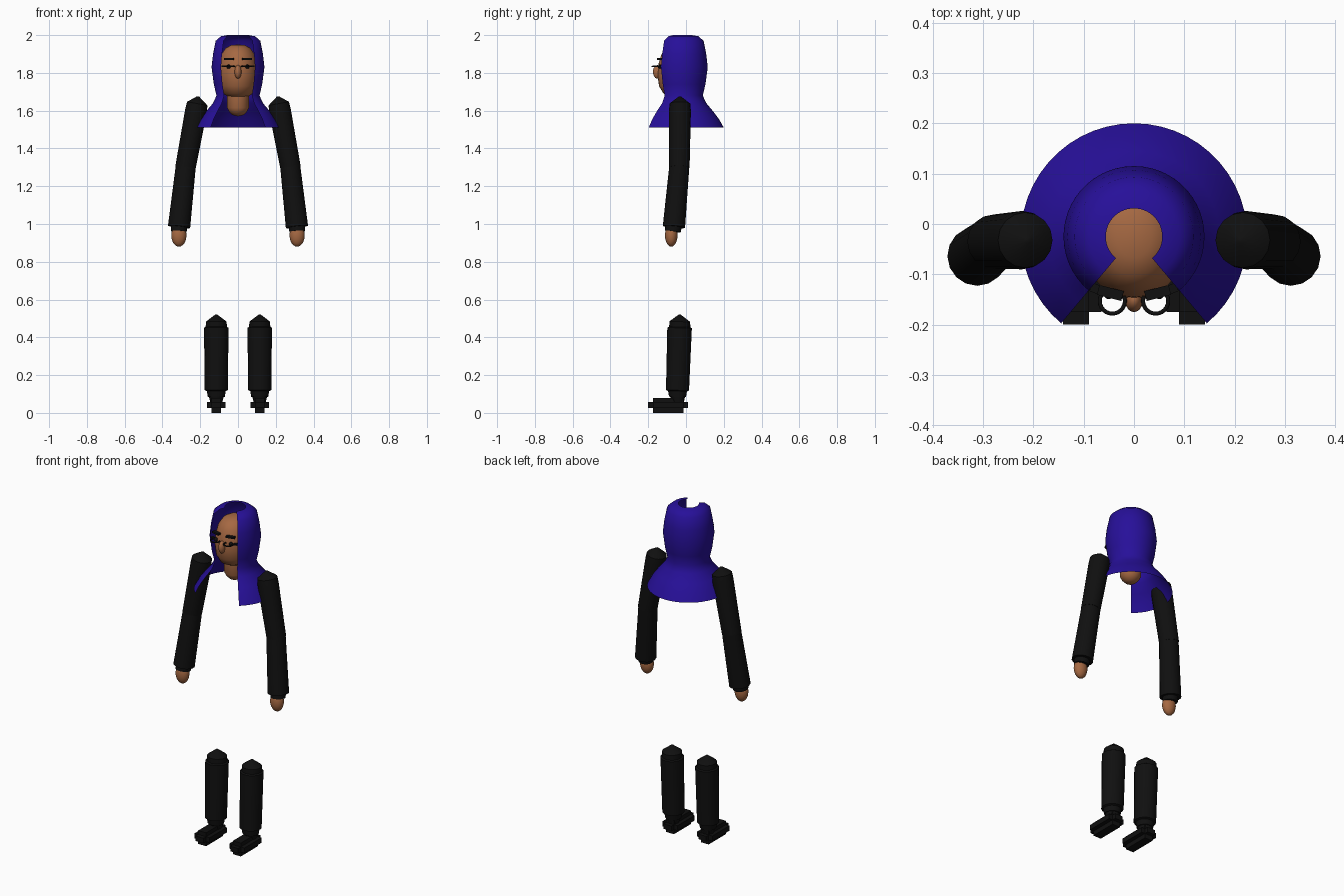
import bpy, bmesh, math
from mathutils import Vector

cube = bpy.data.objects.get("Cube")
if cube:
    bpy.data.objects.remove(cube, do_unlink=True)


def make_material(name, rgb):
    mat = bpy.data.materials.new(name)
    mat.use_nodes = True
    mat.diffuse_color = (*rgb, 1)
    mat.node_tree.nodes["Principled BSDF"].inputs["Base Color"].default_value = (*rgb, 1)
    return mat


PURPLE = make_material("deep purple cloth", (0.02, 0.005, 0.32))
SKIN = make_material("brown skin", (0.38, 0.14, 0.055))
BLACK = make_material("black", (0.005, 0.005, 0.005))


def finish(name, bm, mat, smooth=True):
    mesh = bpy.data.meshes.new(name)
    bm.to_mesh(mesh)
    bm.free()
    mesh.materials.append(mat)
    obj = bpy.data.objects.new(name, mesh)
    bpy.context.collection.objects.link(obj)
    if smooth:
        bpy.ops.object.select_all(action="DESELECT")
        obj.select_set(True)
        bpy.context.view_layer.objects.active = obj
        bpy.ops.object.shade_smooth_by_angle(angle=math.radians(40))
    return obj


def lathe(name, profile, centre, mat, y_scale=1.0, gap=0, segments=32):
    """Revolve (radius, height) points about z, leaving a front opening of +-gap."""
    bm = bmesh.new()
    sweep = 2 * math.pi - 2 * gap
    verts = [bm.verts.new((r * math.sin(gap), -r * math.cos(gap), z)) for r, z in profile]
    edges = [bm.edges.new(pair) for pair in zip(verts, verts[1:])]
    bmesh.ops.spin(bm, geom=verts + edges, cent=(0, 0, 0), axis=(0, 0, 1),
                   angle=sweep, steps=segments)
    bmesh.ops.remove_doubles(bm, verts=bm.verts, dist=0.0005)
    bmesh.ops.recalc_face_normals(bm, faces=bm.faces)
    for v in bm.verts:
        v.co = Vector((v.co.x, v.co.y * y_scale, v.co.z)) + Vector(centre)
    return finish(name, bm, mat)


def limb(name, rings, mat, segments=16):
    """Loft circles given as (centre, radius) and close both ends."""
    bm = bmesh.new()
    points = [Vector(c) for c, r in rings]
    axis = (points[-1] - points[0]).normalized()
    side = axis.cross(Vector((0, 1, 0))).normalized()
    front = axis.cross(side)
    loops = []
    for point, (c, r) in zip(points, rings):
        angles = [2 * math.pi * i / segments for i in range(segments)]
        loops.append([bm.verts.new(point + r * (side * math.cos(a) + front * math.sin(a)))
                      for a in angles])
    for a, b in zip(loops, loops[1:]):
        for i in range(segments):
            j = (i + 1) % segments
            bm.faces.new((a[i], a[j], b[j], b[i]))
    bm.faces.new(loops[0])
    bm.faces.new(loops[-1])
    bmesh.ops.recalc_face_normals(bm, faces=bm.faces)
    return finish(name, bm, mat)


def ellipsoid(name, centre, radii, mat):
    bm = bmesh.new()
    bmesh.ops.create_uvsphere(bm, u_segments=20, v_segments=12, radius=1)
    for v in bm.verts:
        v.co = Vector([a * b for a, b in zip(v.co, radii)]) + Vector(centre)
    return finish(name, bm, mat)


def box(name, low, high, mat, turn=0):
    bm = bmesh.new()
    low, high = Vector(low), Vector(high)
    bmesh.ops.create_cube(bm, size=1)
    c, s = math.cos(turn), math.sin(turn)
    for v in bm.verts:
        x, y, z = [a * b for a, b in zip(v.co, high - low)]
        v.co = Vector((c * x - s * y, s * x + c * y, z)) + (low + high) / 2
    return finish(name, bm, mat, smooth=False)


# Open-fronted head covering
lathe("head_veil",
      [(0.056, 2.0), (0.09, 1.994), (0.118, 1.97), (0.132, 1.9), (0.14, 1.83),
       (0.128, 1.74), (0.114, 1.68), (0.132, 1.64), (0.17, 1.595), (0.2, 1.555),
       (0.225, 1.51)],
      (0, -0.025, 0), PURPLE, gap=math.radians(40), segments=40)

# Head, neck and nose
lathe("head",
      [(0, 1.95), (0.035, 1.947), (0.065, 1.932), (0.087, 1.9), (0.1, 1.85),
       (0.105, 1.79), (0.098, 1.73), (0.078, 1.69), (0.045, 1.67), (0, 1.66)],
      (0, -0.025, 0), SKIN, y_scale=1.2)
lathe("neck",
      [(0.058, 1.69), (0.058, 1.615), (0.048, 1.595), (0.03, 1.577), (0, 1.57)],
      (0, -0.03, 0), SKIN)
ellipsoid("nose", (0, -0.15, 1.805), (0.018, 0.025, 0.036), SKIN)

for s, label in ((1, "left"), (-1, "right")):
    # Eyebrow, pupil and eye rim
    box(label + "_eyebrow", (s * 0.047 - 0.025, -0.147, 1.868),
        (s * 0.047 + 0.025, -0.127, 1.878), BLACK, turn=s * 0.25)
    ellipsoid(label + "_pupil", (s * 0.05, -0.138, 1.833), (0.011, 0.011, 0.011), BLACK)
    rim = bpy.ops.mesh.primitive_torus_add(
        major_radius=0.025, minor_radius=0.004, major_segments=24, minor_segments=8,
        location=(s * 0.043, -0.153, 1.834))
    rim = bpy.context.object
    rim.name = label + "_eye_rim"
    rim.data.materials.append(BLACK)
    bpy.ops.object.shade_smooth()
    box(label + "_outer_lash", (s * 0.075 - 0.011, -0.138, 1.83),
        (s * 0.075 + 0.011, -0.12, 1.838), BLACK, turn=s * 0.4)

    # Sleeves and hand
    limb(label + "_upper_sleeve",
         [((s * 0.211, -0.032, 1.675), 0.006), ((s * 0.216, -0.032, 1.637), 0.055),
          ((s * 0.222, -0.032, 1.6), 0.058), ((s * 0.278, -0.035, 1.3), 0.054)], BLACK)
    limb(label + "_lower_sleeve",
         [((s * 0.276, -0.035, 1.31), 0.053), ((s * 0.312, -0.064, 0.985), 0.059)], BLACK)
    limb(label + "_cuff",
         [((s * 0.312, -0.066, 0.99), 0.044), ((s * 0.314, -0.07, 0.96), 0.042)], BLACK)
    ellipsoid(label + "_hand", (s * 0.313, -0.078, 0.94), (0.04, 0.033, 0.06), SKIN)

    # Trouser leg and ankle
    x = s * 0.115
    limb(label + "_trouser_leg",
         [((x, -0.033, 0.52), 0.006), ((x, -0.033, 0.483), 0.055),
          ((x, -0.033, 0.455), 0.056), ((x, -0.034, 0.45), 0.065),
          ((x, -0.045, 0.12), 0.061), ((x, -0.045, 0.115), 0.05),
          ((x, -0.045, 0.085), 0.045)], BLACK)
    limb(label + "_ankle",
         [((x, -0.045, 0.1), 0.043), ((x, -0.042, 0.05), 0.03)], BLACK)

    # Stepped shoe: wide, long and tall blocks crossing each other
    for part, w, back, front, bottom, top in (
            ("sides", 0.05, -0.013, -0.175, 0.027, 0.057),
            ("toe_and_heel", 0.026, 0.01, -0.2, 0.027, 0.057),
            ("sole_and_top", 0.026, -0.013, -0.175, 0.0, 0.08)):
        box(label + "_shoe_" + part, (x - w, front, bottom), (x + w, back, top), BLACK)
